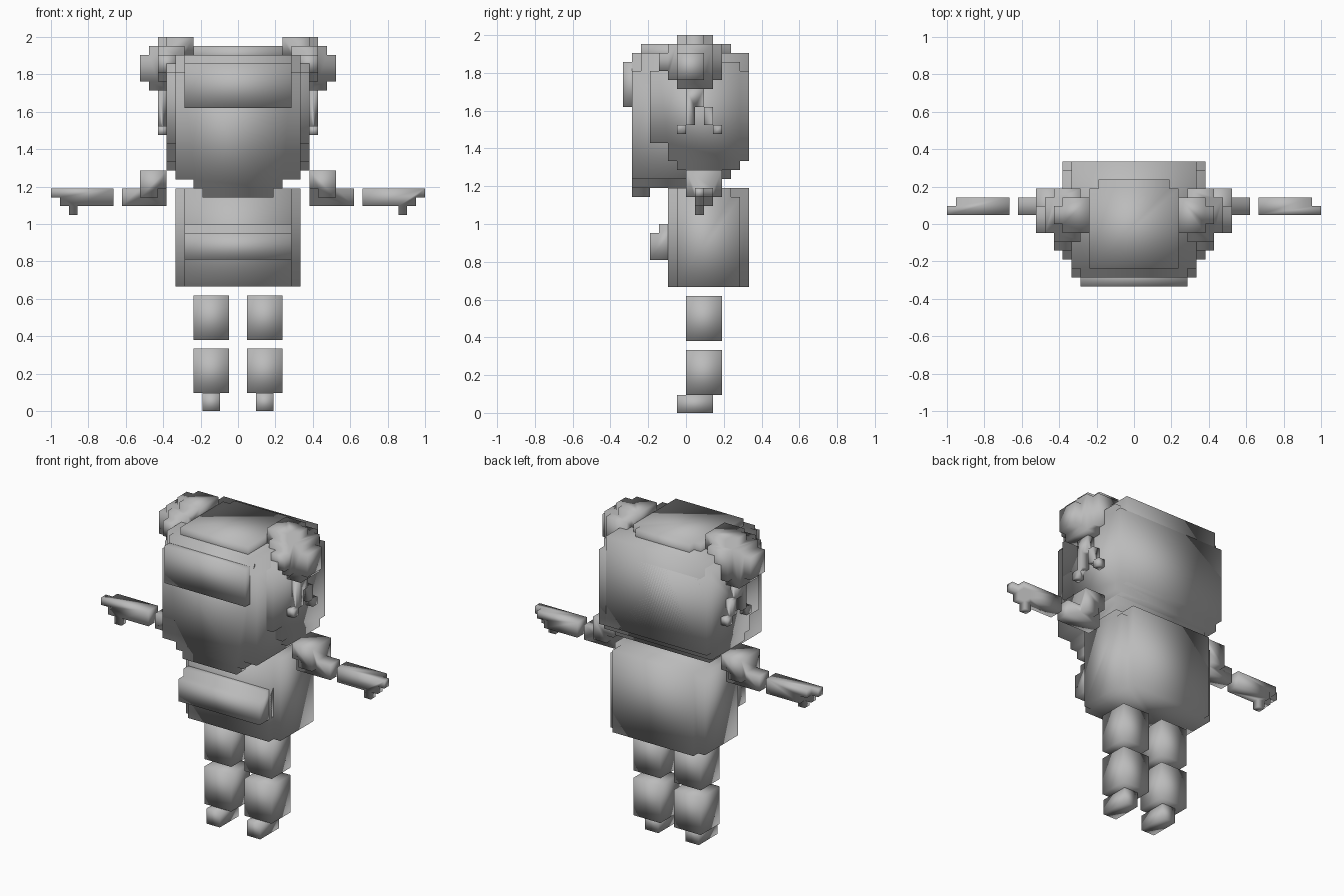
import bpy, bmesh
from mathutils import Vector

if "Cube" in bpy.data.objects:
    bpy.data.objects.remove(bpy.data.objects["Cube"])

U = 1 / 21  # size of one building cube

grey = bpy.data.materials.new("plain_grey")
grey.diffuse_color = (0.5, 0.5, 0.5, 1)
grey.use_nodes = True
grey.node_tree.nodes["Principled BSDF"].inputs["Base Color"].default_value = grey.diffuse_color

DIRS = {(1, 0, 0): ((1, 0, 0), (1, 1, 0), (1, 1, 1), (1, 0, 1)),
        (-1, 0, 0): ((0, 0, 0), (0, 0, 1), (0, 1, 1), (0, 1, 0)),
        (0, 1, 0): ((0, 1, 0), (0, 1, 1), (1, 1, 1), (1, 1, 0)),
        (0, -1, 0): ((0, 0, 0), (1, 0, 0), (1, 0, 1), (0, 0, 1)),
        (0, 0, 1): ((0, 0, 1), (1, 0, 1), (1, 1, 1), (0, 1, 1)),
        (0, 0, -1): ((0, 0, 0), (0, 1, 0), (1, 1, 0), (1, 0, 0))}


def part(name, boxes, mirror=False):
    """Fuse boxes (x0, x1, y0, y1, z0, z1 in cubes) into one clean outer skin."""
    cells = set()
    for x0, x1, y0, y1, z0, z1 in boxes:
        cells |= {(x, y, z) for x in range(x0, x1)
                  for y in range(y0, y1) for z in range(z0, z1)}
    if mirror:
        cells = {(-x - 1, y, z) for x, y, z in cells}
    bm = bmesh.new()
    for c in sorted(cells):
        for d, quad in DIRS.items():
            if (c[0] + d[0], c[1] + d[1], c[2] + d[2]) not in cells:
                bm.faces.new([bm.verts.new((Vector(c) + Vector(q)) * U) for q in quad])
    bmesh.ops.remove_doubles(bm, verts=bm.verts, dist=1e-4)
    bmesh.ops.dissolve_limit(bm, angle_limit=0.02, verts=bm.verts, edges=bm.edges)
    for f in bm.faces:
        f.smooth = True
    me = bpy.data.meshes.new(name)
    bm.to_mesh(me)
    bm.free()
    me.materials.append(grey)
    bpy.context.collection.objects.link(bpy.data.objects.new(name, me))


def pair(name, boxes):
    part("right_" + name, boxes)
    part("left_" + name, boxes, mirror=True)


# Legs and feet
pair("foot", [(2, 4, -1, 3, 0, 2)])
pair("lower_leg", [(1, 5, 0, 4, 2, 7)])
pair("upper_leg", [(1, 5, 0, 4, 8, 13)])

# Torso with chipped upright corners
part("torso", [(-6, 6, -2, 7, 14, 25),
               (-7, 7, -1, 6, 14, 24),
               (-7, 7, -1, 5, 24, 25)])

# Pouch on the belly
part("pouch", [(-6, 6, -3, -1, 17, 21),
               (-6, 6, -4, -3, 17, 20)])

# Arms
pair("upper_arm", [(8, 11, 0, 4, 25, 27), (9, 11, 0, 4, 24, 25),
                   (8, 13, 1, 3, 23, 25)])
pair("forearm", [(14, 20, 1, 3, 24, 25), (14, 19, 1, 3, 23, 24),
                 (19, 20, 1, 2, 23, 24), (20, 21, 1, 2, 24, 25),
                 (18, 19, 1, 2, 22, 23)])

# Head block with chin
part("head", [(-7, 7, -6, 5, 26, 38),
              (-7, 7, 5, 6, 27, 40),
              (-7, 7, 6, 7, 28, 40),
              (-7, 7, -5, 5, 38, 40),
              (-6, 6, -6, -5, 38, 40),
              (-5, 5, -6, 0, 25, 26),
              (-4, 4, -6, -4, 24, 25)])

# Side hair, crown and fringe
part("side_hair", [(-8, 8, -4, 6, 30, 38),
                   (-8, 8, -3, 6, 38, 39),
                   (-8, 8, 6, 7, 28, 38),
                   (-8, 8, -2, 6, 28, 30),
                   (-8, 8, -1, 6, 27, 28)])
part("crown", [(-5, 5, -5, 4, 39, 41), (-4, 4, 4, 5, 39, 41)])
part("fringe", [(-6, 6, -7, -5, 34, 39)])

# Hair buns
pair("hair_bun", [(5, 8, -1, 3, 40, 42), (8, 9, 0, 2, 40, 42),
                  (6, 9, -2, 4, 37, 41),
                  (7, 9, -3, 4, 38, 40),
                  (9, 10, -1, 3, 37, 41),
                  (10, 11, -1, 2, 37, 40),
                  (8, 10, -1, 3, 36, 37)])

# Ribbon tails hanging under the buns
pair("ribbon", [(8, 9, 0, 2, 34, 36),
                (8, 9, 0, 1, 32, 34), (8, 9, 2, 3, 32, 34),
                (8, 9, -1, 0, 31, 32), (8, 9, 3, 4, 31, 32)])
